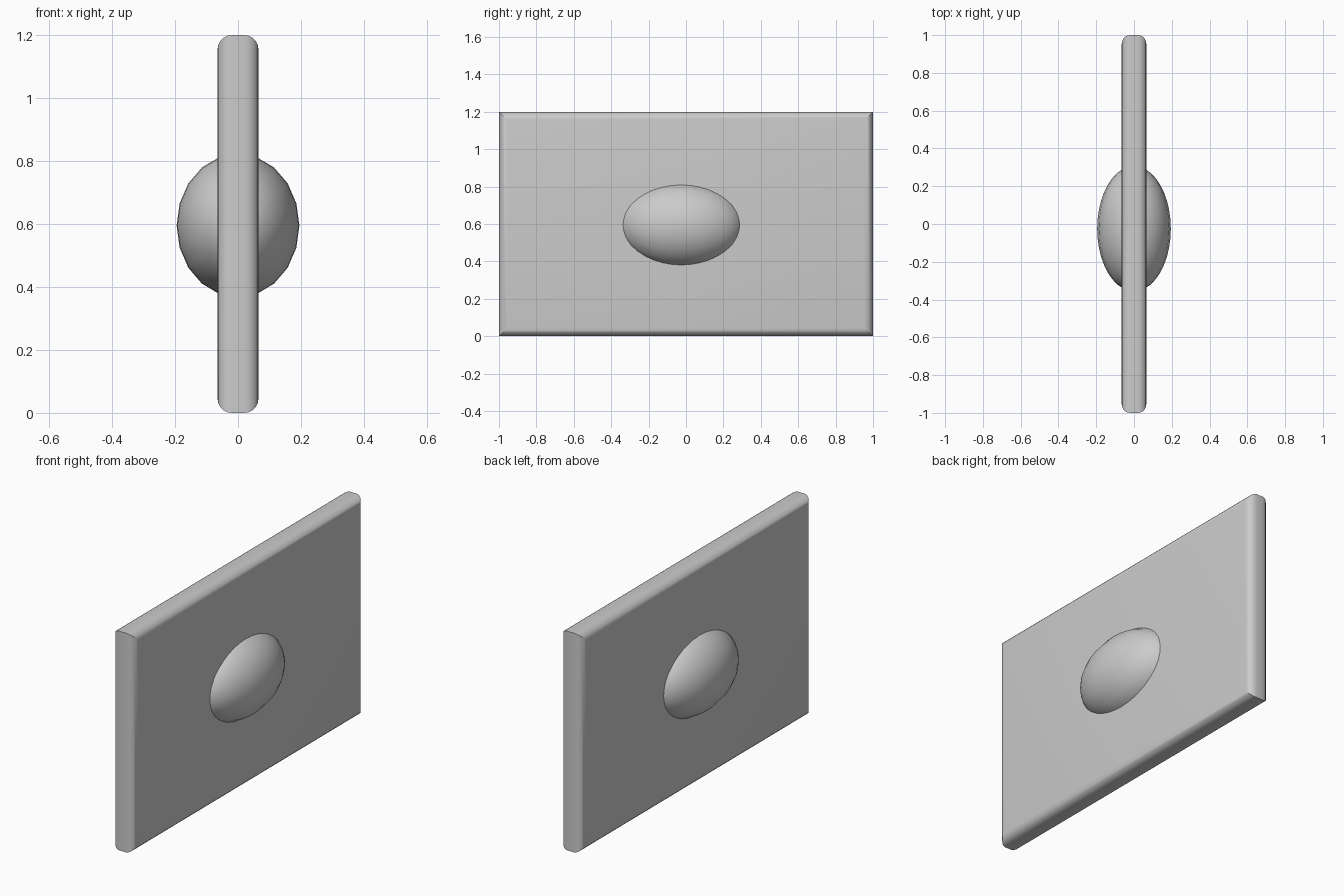
import bpy, bmesh
from math import radians
from mathutils import Matrix

if "Cube" in bpy.data.objects:
    bpy.data.objects.remove(bpy.data.objects["Cube"])


def finish(bm, name):
    """Turn a bmesh into a named, smooth-shaded object."""
    mesh = bpy.data.meshes.new(name)
    bm.to_mesh(mesh)
    bm.free()
    obj = bpy.data.objects.new(name, mesh)
    bpy.context.collection.objects.link(obj)
    bpy.ops.object.select_all(action='DESELECT')
    obj.select_set(True)
    bpy.context.view_layer.objects.active = obj
    bpy.ops.object.shade_smooth_by_angle(angle=radians(35))
    return obj


# Upright panel: rounded around both broad faces, mitred at the corners
bm = bmesh.new()
bmesh.ops.create_cube(bm, size=1, matrix=Matrix.Translation((0, 0, 0.6))
                      @ Matrix.Diagonal((0.13, 2.0, 1.2, 1)))
rim = [e for e in bm.edges if abs(e.verts[0].co.x - e.verts[1].co.x) < 1e-4]
bmesh.ops.bevel(bm, geom=rim, offset=0.045, segments=5, profile=0.5,
                affect='EDGES')
finish(bm, "panel")

# Egg-shaped boss passing through the panel, poles along y
bm = bmesh.new()
bmesh.ops.create_uvsphere(bm, u_segments=20, v_segments=20, radius=1,
                          matrix=Matrix.Translation((0, -0.025, 0.595))
                          @ Matrix.Diagonal((0.195, 0.331, 0.228, 1))
                          @ Matrix.Rotation(radians(90), 4, 'X'))
finish(bm, "oval_boss")
